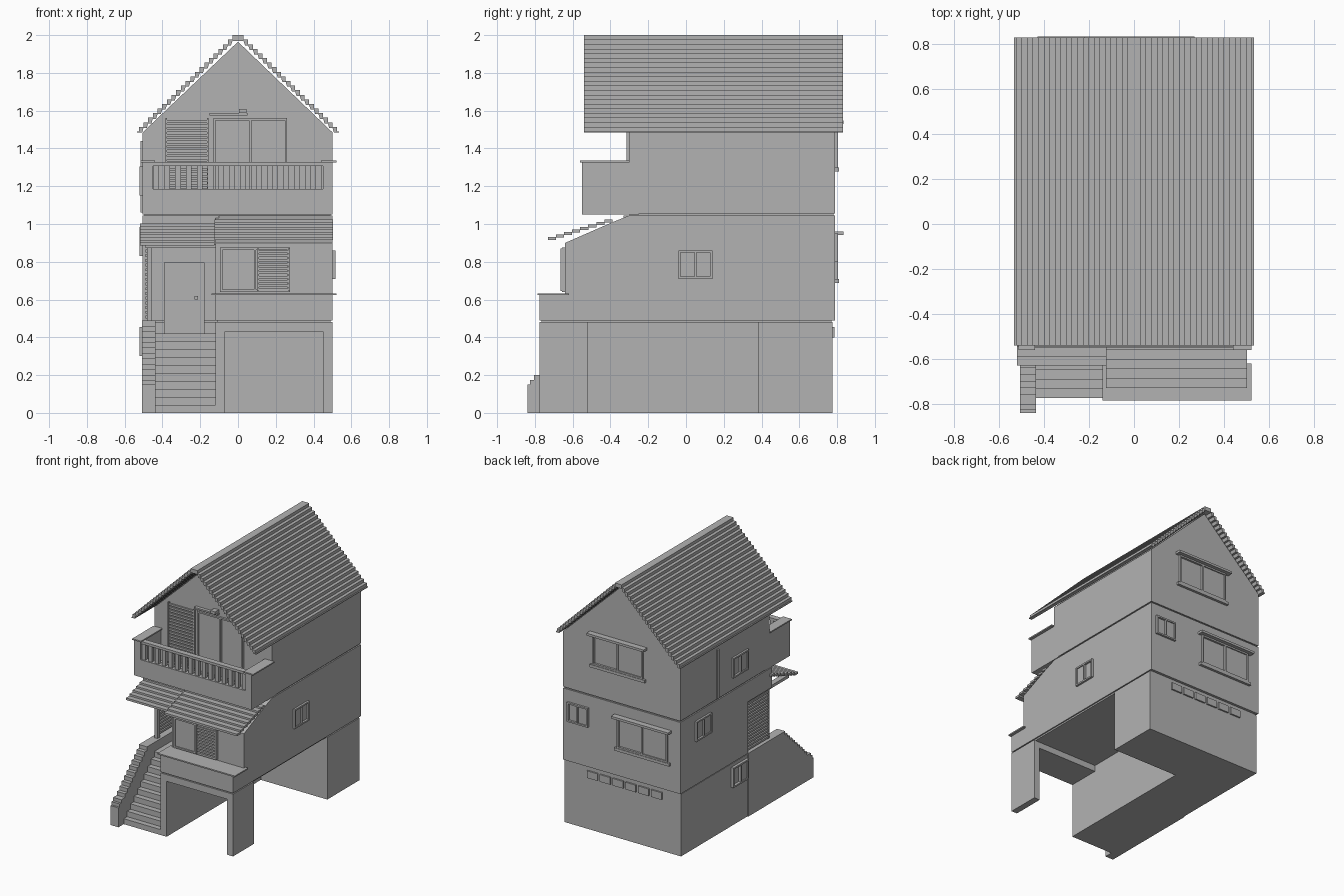
import bpy, bmesh
from mathutils import Vector

cube = bpy.data.objects.get("Cube")
if cube:
    bpy.data.objects.remove(cube)

grey = bpy.data.materials.new("plain_grey")
grey.use_nodes = True
COLOUR = (0.45, 0.45, 0.45, 1)
grey.diffuse_color = COLOUR
grey.node_tree.nodes["Principled BSDF"].inputs["Base Color"].default_value = COLOUR


def finish(name, bm):
    bmesh.ops.recalc_face_normals(bm, faces=bm.faces)
    mesh = bpy.data.meshes.new(name)
    bm.to_mesh(mesh)
    bm.free()
    mesh.materials.append(grey)
    obj = bpy.data.objects.new(name, mesh)
    bpy.context.collection.objects.link(obj)
    return obj


def boxes(name, *ranges):
    """One object from boxes given as x0, x1, y0, y1, z0, z1."""
    bm = bmesh.new()
    for x0, x1, y0, y1, z0, z1 in ranges:
        new = bmesh.ops.create_cube(bm, size=1)["verts"]
        for v in new:
            v.co = Vector(((x0 + x1) / 2 + v.co.x * (x1 - x0),
                           (y0 + y1) / 2 + v.co.y * (y1 - y0),
                           (z0 + z1) / 2 + v.co.z * (z1 - z0)))
    return finish(name, bm)


def prism(name, points, axis, a, b):
    """Extrude a profile (u, z) along x or y."""
    bm = bmesh.new()
    place = (lambda u, z: (a, u, z)) if axis == "x" else (lambda u, z: (u, a, z))
    face = bm.faces.new([bm.verts.new(place(u, z)) for u, z in points])
    out = bmesh.ops.extrude_face_region(bm, geom=[face])["geom"]
    shift = Vector((b - a, 0, 0)) if axis == "x" else Vector((0, b - a, 0))
    bmesh.ops.translate(bm, vec=shift, verts=[g for g in out if isinstance(g, bmesh.types.BMVert)])
    return finish(name, bm)


def on_wall(side, plane, u0, u1, d0, d1, z0, z1):
    """Box lying on a wall, d measured outward from it."""
    s = -1 if side in ("front", "left_x") else 1
    p, q = sorted((plane + s * d0, plane + s * d1))
    return (p, q, u0, u1, z0, z1) if side in ("left_x", "right_x") else (u0, u1, p, q, z0, z1)


def window(name, side, plane, u0, u1, z0, z1, w=0.012, hood=False):
    mid = (u0 + u1) / 2
    bars = [(u0, u0 + w, z0, z1), (u1 - w, u1, z0, z1), (mid - w / 2, mid + w / 2, z0, z1),
            (u0, u1, z0, z0 + w), (u0, u1, z1 - w, z1)]
    parts = [on_wall(side, plane, a, b, -.01, .016, c, d) for a, b, c, d in bars]
    parts.append(on_wall(side, plane, u0 + w, mid, -.01, .007, z0 + w, z1 - w))
    if hood:
        parts.append(on_wall(side, plane, u0 - .03, u1 + .03, -.01, .045, z1, z1 + .018))
        parts.append(on_wall(side, plane, u0 - .02, u1 + .02, -.01, .02, z0 - .022, z0))
    boxes(name, *parts)


def shutter(name, side, plane, u0, u1, z0, z1, count):
    w, step = .01, (z1 - z0) / count
    parts = [on_wall(side, plane, a, b, -.005, .014, z0, z1)
             for a, b in ((u0, u0 + w), (u1 - w, u1))]
    parts += [on_wall(side, plane, u0, u1, -.005, .012, z0 + i * step, z0 + (i + .6) * step)
              for i in range(count)]
    boxes(name, *parts)


# Ground floor: rear rooms, side strip, garage opening with post and beam
boxes("ground_floor_walls",
      (-.5, .5, .38, .775, 0, .482),
      (-.5, -.07, -.04, .4, 0, .482),
      (-.5, -.12, -.36, -.04, 0, .42),
      (-.12, -.07, -.775, 0, 0, .482))
boxes("garage_post", (.45, .5, -.775, -.52, 0, .482))
boxes("garage_beam", (-.1, .5, -.775, -.52, .43, .482))
boxes("floor_joint", (-.11, .49, -.765, .77, .478, .494), (-.49, .49, -.03, .77, .478, .494))

# Entry stairs as one stepped profile
stairs = [(-.36, 0), (-.775, 0)]
for i in range(10):
    y = -.775 + i * .0415
    stairs += [(y, (i + 1) * .042), (y + .0415, (i + 1) * .042)]
prism("entry_stairs", stairs, "x", -.44, -.115)

# Stepped parapet beside the stairs
rail = [(-.04, 0), (-.84, 0), (-.84, .15), (-.825, .15), (-.825, .175), (-.805, .175), (-.805, .2), (-.76, .2)]
for i in range(10):
    y, z = -.76 + i * .03, .2 + (i + 1) * .029
    rail += [(y, z), (y + .03, z)]
rail.append((-.04, .49))
prism("stair_parapet", rail, "x", -.507, -.437)

# Middle floor
prism("front_room", [(-.64, .49), (-.64, .9), (-.4, 1.005), (-.3, 1.045), (.79, 1.045), (.79, .49)],
      "x", -.12, .5)
boxes("middle_floor_rear", (-.505, .3, -.04, .79, .49, 1.045))
boxes("porch_ceiling", (-.505, -.1, -.33, 0, .89, 1.045))
boxes("ledge_block", (-.12, .5, -.775, -.6, .49, .625))
boxes("ledge_cap", (-.14, .522, -.785, -.62, .623, .633))
boxes("upper_joint", (-.495, .49, -.3, .78, 1.04, 1.062))

# Porch column, beams and slatted screen
boxes("porch_column", (-.482, -.455, -.335, -.308, .48, .9))
boxes("porch_beam", (-.49, -.447, -.56, -.04, .872, .895), (-.49, -.12, -.56, -.53, .872, .892))
boxes("porch_screen", *[(-.49, -.475, -.31, -.04, .5 + i * .025, .515 + i * .025) for i in range(15)])

# Front door
boxes("front_door", (-.38, -.19, -.052, -.03, .42, .785))
boxes("front_door_frame", (-.392, -.38, -.058, -.03, .42, .797), (-.19, -.178, -.058, -.03, .42, .797),
      (-.392, -.178, -.058, -.03, .785, .797))
boxes("door_knob", (-.23, -.212, -.068, -.05, .6, .618))


# Stepped awnings above the porch and the front room
def awning(name, x0, x1, y0, z0, y1, z1, n):
    dy, dz, t = (y1 - y0) / n, (z1 - z0) / n, .016
    top, low = [], []
    for i in range(n):
        y, z = y0 + i * dy, z0 + i * dz
        top += [(y, z + t), (y + dy, z + t)]
        low += [(y, z), (y + dy, z)]
    prism(name, top + low[::-1], "x", x0, x1)


awning("porch_awning", -.52, -.125, -.63, .885, -.3, 1.0, 8)
awning("front_room_awning", -.125, .502, -.73, .915, -.39, 1.022, 8)

# Upper floor with gable
prism("upper_floor", [(-.505, 1.055), (.5, 1.055), (.5, 1.485), (0, 1.965), (-.505, 1.485)], "y", -.3, .79)
boxes("wall_strip", (-.515, -.5, .325, .35, 1.06, 1.44))

# Balcony
boxes("balcony_walls",
      (-.505, .5, -.55, -.25, 1.05, 1.085),
      (-.505, .5, -.55, -.5, 1.05, 1.185),
      (-.505, -.45, -.55, -.25, 1.05, 1.325),
      (.45, .5, -.55, -.25, 1.05, 1.325))
boxes("balcony_rail", (-.46, .46, -.548, -.505, 1.308, 1.327))
boxes("balcony_caps", *[(min(a, b), max(a, b), -.56, -.3, 1.325, 1.335)
                        for a, b in ((-.515, -.44), (.44, .522))])
boxes("balusters", *[(-.447 + i * .0572, -.417 + i * .0572, -.54, -.512, 1.18, 1.315) for i in range(16)])

# Front windows, shutters and lamp
window("balcony_door", "front", -.3, -.13, .26, 1.085, 1.56)
shutter("balcony_shutter", "front", -.3, -.385, -.155, 1.1, 1.56, 19)
boxes("balcony_lamp", (-.15, .05, -.325, -.29, 1.575, 1.587), (.005, .045, -.345, -.29, 1.587, 1.61))
window("front_room_window", "front", -.64, -.095, .275, .64, .875)
shutter("front_room_shutter", "front", -.65, .1, .275, .645, .87, 10)

# Side and rear windows
window("right_side_window", "right_x", .5, -.04, .14, .71, .86)
for label, y0, z0 in (("lower", -.03, .3), ("middle", .42, .83), ("upper", -.03, 1.15)):
    window(label + "_left_side_window", "left_x", -.505, y0, y0 + .19, z0, z0 + .155)
window("rear_upper_window", "back", .79, -.19, .24, 1.3, 1.53, hood=True)
window("rear_middle_window", "back", .79, -.4, .03, .71, .943, hood=True)
window("rear_small_window", "back", .79, .28, .46, .8, .95)
boxes("rear_vents", *[on_wall("back", .775, -.34 + i * .11, -.25 + i * .11, -.01, .012, .4, .455)
                      for i in range(6)])

# Tiled roof: stepped rows down both slopes
ROWS, DX, DZ = 21, .0248, .0243
upper, lower = [(.012, 2.0)], []
for i in range(ROWS):
    x, z = .012 + i * DX, 2.0 - i * DZ
    upper += [(x + DX * .7, z), (x + DX * .7, z - DZ)]
    lower += [(x, z - .03), (x + DX * .7, z - .03)]
upper.append((.535, upper[-1][1]))
lower.append((.535, lower[-1][1]))
right_half = upper + lower[::-1]
right_half = [(0, 2.0)] + right_half + [(0, 1.97)]
for side, sign in (("right", 1), ("left", -1)):
    prism("roof_" + side, [(sign * x, z) for x, z in right_half], "y", -.54, .83)
